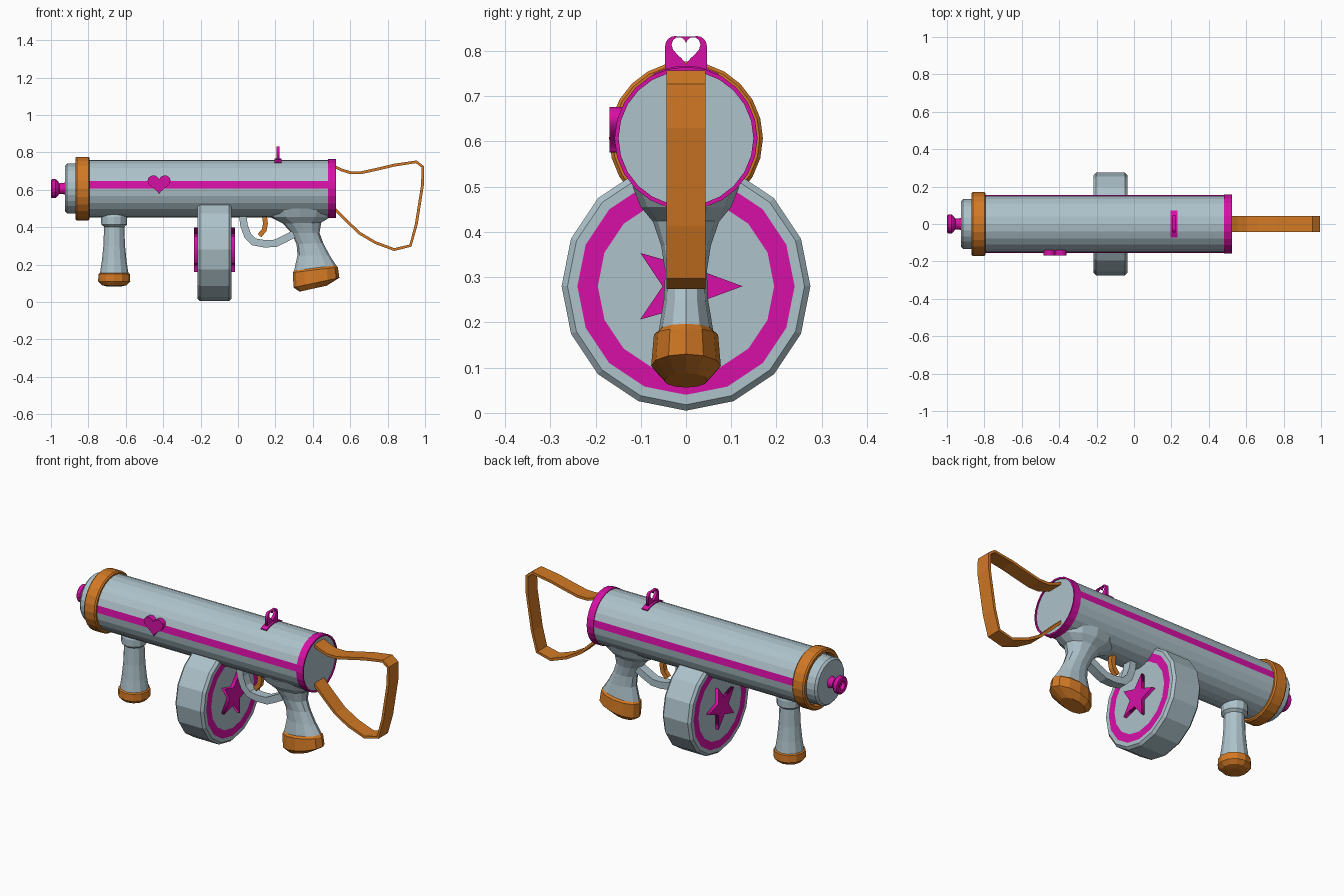
import bpy, bmesh, math
from mathutils import Matrix, Vector

if "Cube" in bpy.data.objects:
    bpy.data.objects.remove(bpy.data.objects["Cube"])


def material(name, rgb):
    m = bpy.data.materials.new(name)
    m.diffuse_color = (*rgb, 1)
    m.use_nodes = True
    m.node_tree.nodes["Principled BSDF"].inputs["Base Color"].default_value = m.diffuse_color
    return m


GREY, PINK, ORANGE = 0, 1, 2
MATS = [material("pale blue grey", (0.42, 0.54, 0.59)),
        material("hot pink", (0.68, 0.005, 0.38)),
        material("orange", (0.64, 0.19, 0.018))]
AXIS_Z = 0.607   # height of the tube's axis


def skin(name, rings, mats, closed=False, stripe=()):
    """Bridge rings of points; mats gives one colour per band, end caps follow."""
    bm = bmesh.new()
    loops = [[bm.verts.new(p) for p in ring] for ring in rings]
    n = len(loops[0])
    pairs = list(zip(loops, loops[1:] + loops[:1])) if closed else list(zip(loops, loops[1:]))
    for k, (a, b) in enumerate(pairs):
        for i in range(n):
            j = (i + 1) % n
            f = bm.faces.new((a[i], a[j], b[j], b[i]))
            f.material_index = mats[k] if isinstance(mats, list) else mats
            if (k, i) in stripe:
                f.material_index = PINK
    if not closed:
        for loop, k in ((loops[0], 0), (loops[-1], -1)):
            f = bm.faces.new(loop)
            f.material_index = mats[k] if isinstance(mats, list) else mats
    bmesh.ops.recalc_face_normals(bm, faces=bm.faces)
    me = bpy.data.meshes.new(name)
    bm.to_mesh(me)
    bm.free()
    for m in MATS:
        me.materials.append(m)
    ob = bpy.data.objects.new(name, me)
    bpy.context.collection.objects.link(ob)
    return ob


def lathe_x(name, profile, mats, cz, n=24, closed=False, stripe=()):
    """Turn (x, radius) points around a lengthwise axis at height cz."""
    ang = [2 * math.pi * i / n for i in range(n)]
    rings = [[(x, r * math.cos(t), cz + r * math.sin(t)) for t in ang] for x, r in profile]
    return skin(name, rings, mats, closed, stripe)


def ribbon(name, path, half_width, thick, mat, place):
    """Flat strip along a 2D path; place(u, v, w) maps it into space."""
    pts = [Vector(p) for p in path]
    rings = []
    for i, p in enumerate(pts):
        before = (p - pts[i - 1]).normalized() if i else None
        after = (pts[i + 1] - p).normalized() if i < len(pts) - 1 else None
        d = ((before or after) + (after or before)).normalized()
        o = Vector((-d.y, d.x)) * thick / 2
        rings.append([place(*(p + o), -half_width), place(*(p + o), half_width),
                      place(*(p - o), half_width), place(*(p - o), -half_width)])
    return skin(name, rings, mat)


def side_plane(u, v, w):
    return (u, w, v)


def cross_plane(u, v, w):
    return (0.214 + w, u, v)


def plate(name, outlines, half_depth, mat, matrix):
    """Filled outline (later outlines are holes) with thickness."""
    cu = bpy.data.curves.new(name, 'CURVE')
    cu.dimensions, cu.fill_mode, cu.extrude = '2D', 'BOTH', half_depth
    for pts in outlines:
        sp = cu.splines.new('POLY')
        sp.points.add(len(pts) - 1)
        for q, (x, y) in zip(sp.points, pts):
            q.co = (x, y, 0, 1)
        sp.use_cyclic_u = True
    cu.materials.append(MATS[mat])
    ob = bpy.data.objects.new(name, cu)
    bpy.context.collection.objects.link(ob)
    ob.matrix_world = matrix
    bpy.ops.object.select_all(action='DESELECT')
    ob.select_set(True)
    bpy.context.view_layer.objects.active = ob
    bpy.ops.object.convert(target='MESH')
    return ob


def heart(w, h, n=24):
    out = []
    for i in range(n):
        t = 2 * math.pi * i / n
        y = 13 * math.cos(t) - 5 * math.cos(2 * t) - 2 * math.cos(3 * t) - math.cos(4 * t)
        out.append((w / 2 * math.sin(t) ** 3, h * (y + 2.5) / 29))
    return out


# Matrices: plate x,y -> world x,z (faces front) and -> world y,z (faces right)
FACE_FRONT = Matrix(((1, 0, 0), (0, 0, -1), (0, 1, 0))).to_4x4()
FACE_RIGHT = Matrix(((0, 0, 1), (1, 0, 0), (0, 1, 0))).to_4x4()

# Main tube with a side stripe on both sides and a pink end band
lathe_x("tube", [(-0.84, 0.154), (0.482, 0.154), (0.482, 0.158), (0.524, 0.158),
                 (0.524, 0.149), (0.518, 0.149), (0.518, 0.02)],
        [GREY, PINK, PINK, PINK, PINK, GREY], AXIS_Z, stripe={(0, 0), (0, 11)})

# Orange collar, muzzle and knob at the front end
lathe_x("front_collar", [(-0.862, 0.170), (-0.800, 0.170), (-0.793, 0.163), (-0.793, 0.14),
                         (-0.855, 0.14), (-0.870, 0.146), (-0.870, 0.163)],
        ORANGE, AXIS_Z, closed=True)
lathe_x("muzzle", [(-0.80, 0.133), (-0.913, 0.133), (-0.925, 0.122), (-0.925, 0.03)],
        GREY, AXIS_Z)
lathe_x("front_knob", [(-0.915, 0.036), (-0.935, 0.030), (-0.955, 0.028), (-0.965, 0.042),
                       (-0.975, 0.050), (-0.995, 0.050), (-1.0, 0.045), (-1.0, 0.024),
                       (-0.98, 0.020)], PINK, AXIS_Z, n=16)

# Drum magazine with a painted ring and a raised star on each face
DX, DZ = -0.1255, 0.28
half = [(0.0905, 0.05), (0.0905, 0.195), (0.0905, 0.24), (0.0905, 0.262), (0.077, 0.275)]
profile = [(DX - x, r) for x, r in half] + [(DX + x, r) for x, r in reversed(half)]
lathe_x("drum", profile, [GREY, PINK, GREY, GREY, GREY, GREY, GREY, PINK, GREY], DZ, n=16)
star = []
for i in range(10):
    r = 0.125 if i % 2 == 0 else 0.052
    star.append((r * math.cos(math.pi * i / 5), r * math.sin(math.pi * i / 5)))
for side, label in ((-1, "left"), (1, "right")):
    plate("drum_star_" + label, [star], 0.012, PINK,
          Matrix.Translation((DX + side * 0.098, 0, DZ)) @ FACE_RIGHT)

# Heart badge on the front side
plate("heart_badge", [heart(0.124, 0.102)], 0.015, PINK,
      Matrix.Translation((-0.422, -0.154, 0.627)) @ FACE_FRONT)

# Rear sight: rounded tab with a heart hole on a curved foot
tab = [(-0.046, -0.045), (0.046, -0.045)]
for c in (0.024, -0.024):
    for i in range(6):
        t = math.pi * (i / 5 * 0.62 if c > 0 else 0.38 + i / 5 * 0.62)
        tab.append((c + 0.022 * math.cos(t), 0.011 + 0.022 * math.sin(t)))
plate("sight_tab", [tab, heart(0.064, 0.062)], 0.008, PINK,
      Matrix.Translation((0.214, 0, 0.800)) @ FACE_RIGHT)
arc = [math.radians(63 + 9 * i) for i in range(7)]
ribbon("sight_foot", [(0.155 * math.cos(t), AXIS_Z + 0.155 * math.sin(t)) for t in arc],
       0.019, 0.01, PINK, cross_plane)

# Fore grip: turned handle with orange foot
GX = -0.662
turned = [(0.48, 0.062), (0.455, 0.070), (0.415, 0.069), (0.402, 0.054), (0.30, 0.058),
          (0.22, 0.066), (0.155, 0.076), (0.150, 0.084), (0.110, 0.086), (0.090, 0.066),
          (0.083, 0.035)]
ang = [2 * math.pi * i / 12 for i in range(12)]
skin("fore_grip", [[(GX + r * math.cos(t), r * math.sin(t), z) for t in ang] for z, r in turned],
     [GREY] * 6 + [ORANGE] * 4)

# Rear grip: (front x, z), (back x, z), half width for each cross-section
sections = [((0.15, 0.50), (0.515, 0.50), 0.118), ((0.17, 0.455), (0.495, 0.455), 0.100),
            ((0.24, 0.42), (0.445, 0.425), 0.073), ((0.285, 0.37), (0.436, 0.37), 0.055),
            ((0.313, 0.31), (0.456, 0.315), 0.046), ((0.318, 0.25), (0.490, 0.25), 0.049),
            ((0.300, 0.168), (0.525, 0.197), 0.060), ((0.293, 0.158), (0.534, 0.187), 0.071),
            ((0.297, 0.078), (0.542, 0.130), 0.077), ((0.330, 0.056), (0.475, 0.088), 0.048)]
rings = []
for (xf, zf), (xb, zb), hy in sections:
    rings.append([((xf + xb) / 2 + (xb - xf) / 2 * math.cos(t), hy * math.sin(t),
                   (zf + zb) / 2 + (zb - zf) / 2 * math.cos(t)) for t in ang])
skin("rear_grip", rings, [GREY] * 6 + [ORANGE] * 3)

# Trigger guard and trigger
ribbon("trigger_guard", [(0.025, 0.47), (0.032, 0.41), (0.052, 0.355), (0.085, 0.322),
                         (0.14, 0.312), (0.20, 0.314), (0.25, 0.338), (0.31, 0.37)],
       0.026, 0.04, GREY, side_plane)
ribbon("trigger", [(0.14, 0.47), (0.147, 0.42), (0.140, 0.385), (0.115, 0.355)],
       0.014, 0.026, ORANGE, side_plane)

# Strap stock: flat band looping behind the tube
ribbon("strap_stock", [(0.51, 0.728), (0.55, 0.708), (0.60, 0.692), (0.66, 0.692),
                       (0.755, 0.713), (0.835, 0.732), (0.953, 0.750), (0.987, 0.724),
                       (0.987, 0.630), (0.953, 0.415), (0.922, 0.302), (0.835, 0.281),
                       (0.735, 0.318), (0.65, 0.368), (0.58, 0.435), (0.51, 0.505)],
       0.043, 0.015, ORANGE, side_plane)
